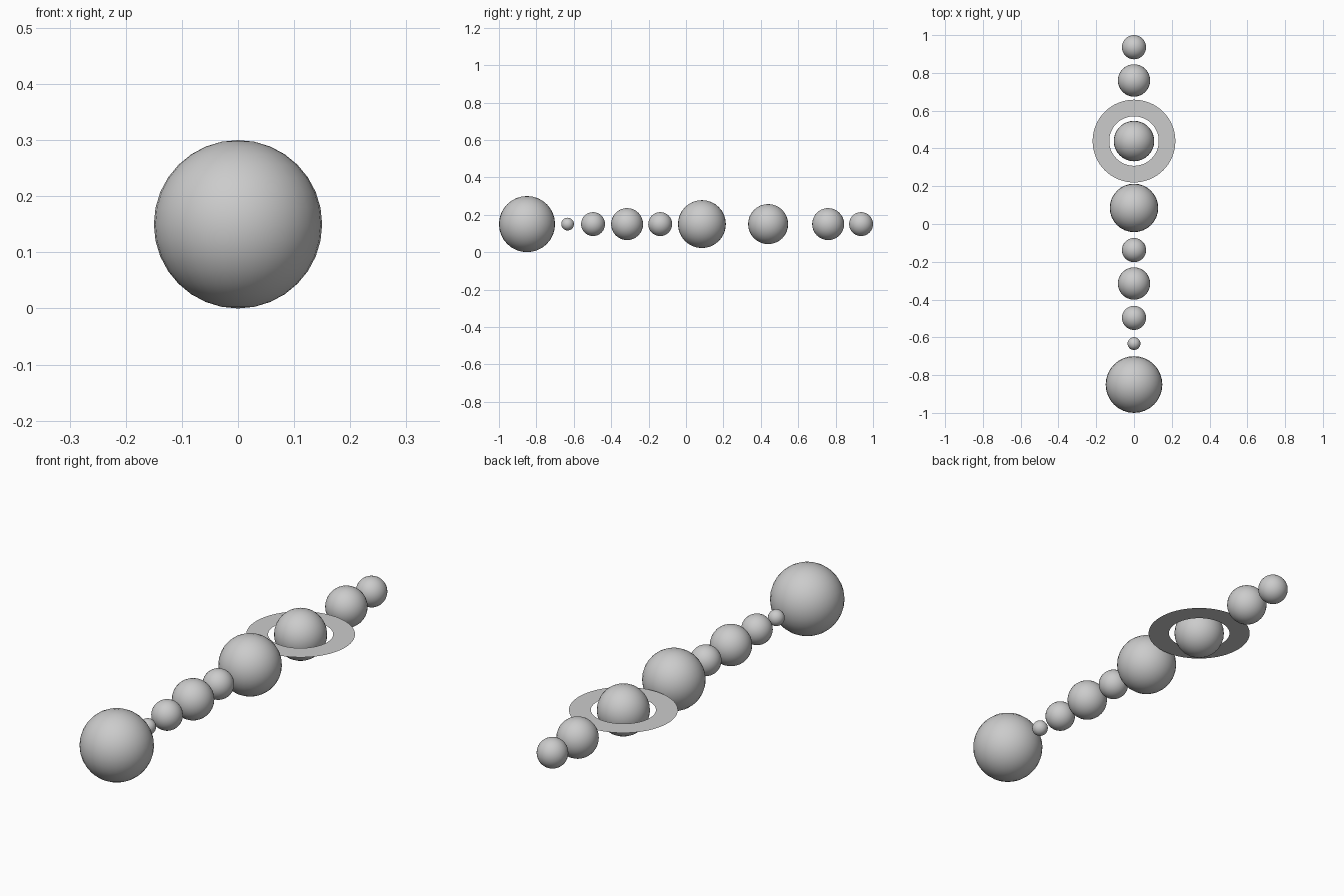
import bpy, bmesh, math

if "Cube" in bpy.data.objects:
    bpy.data.objects.remove(bpy.data.objects["Cube"])

Z = 0.15  # common height of all centres

# name, y position, radius
BODIES = [
    ("sun", -0.85, 0.15),
    ("planet_1", -0.633, 0.034),
    ("planet_2", -0.497, 0.064),
    ("planet_3", -0.315, 0.0855),
    ("planet_4", -0.138, 0.064),
    ("planet_5", 0.085, 0.128),
    ("planet_6", 0.439, 0.107),
    ("planet_7", 0.76, 0.0855),
    ("planet_8", 0.936, 0.064),
]


def ball(name, y, r):
    bpy.ops.mesh.primitive_uv_sphere_add(segments=32, ring_count=16, radius=r, location=(0, y, Z))
    ob = bpy.context.object
    ob.name = name
    bpy.ops.object.shade_smooth()


def flat_ring(name, y, inner, outer, n=64):
    bm = bmesh.new()
    loops = []
    for r in (inner, outer):
        loops.append([bm.verts.new((r * math.cos(2 * math.pi * i / n),
                                    r * math.sin(2 * math.pi * i / n), 0)) for i in range(n)])
    a, b = loops
    for i in range(n):
        j = (i + 1) % n
        bm.faces.new((a[i], b[i], b[j], a[j]))
    me = bpy.data.meshes.new(name)
    bm.to_mesh(me)
    bm.free()
    ob = bpy.data.objects.new(name, me)
    ob.location = (0, y, Z)
    bpy.context.collection.objects.link(ob)


# Sun and planets in a row
for name, y, r in BODIES:
    ball(name, y, r)

# Thin ring around the sixth planet
flat_ring("planet_6_ring", 0.439, 0.131, 0.219)
